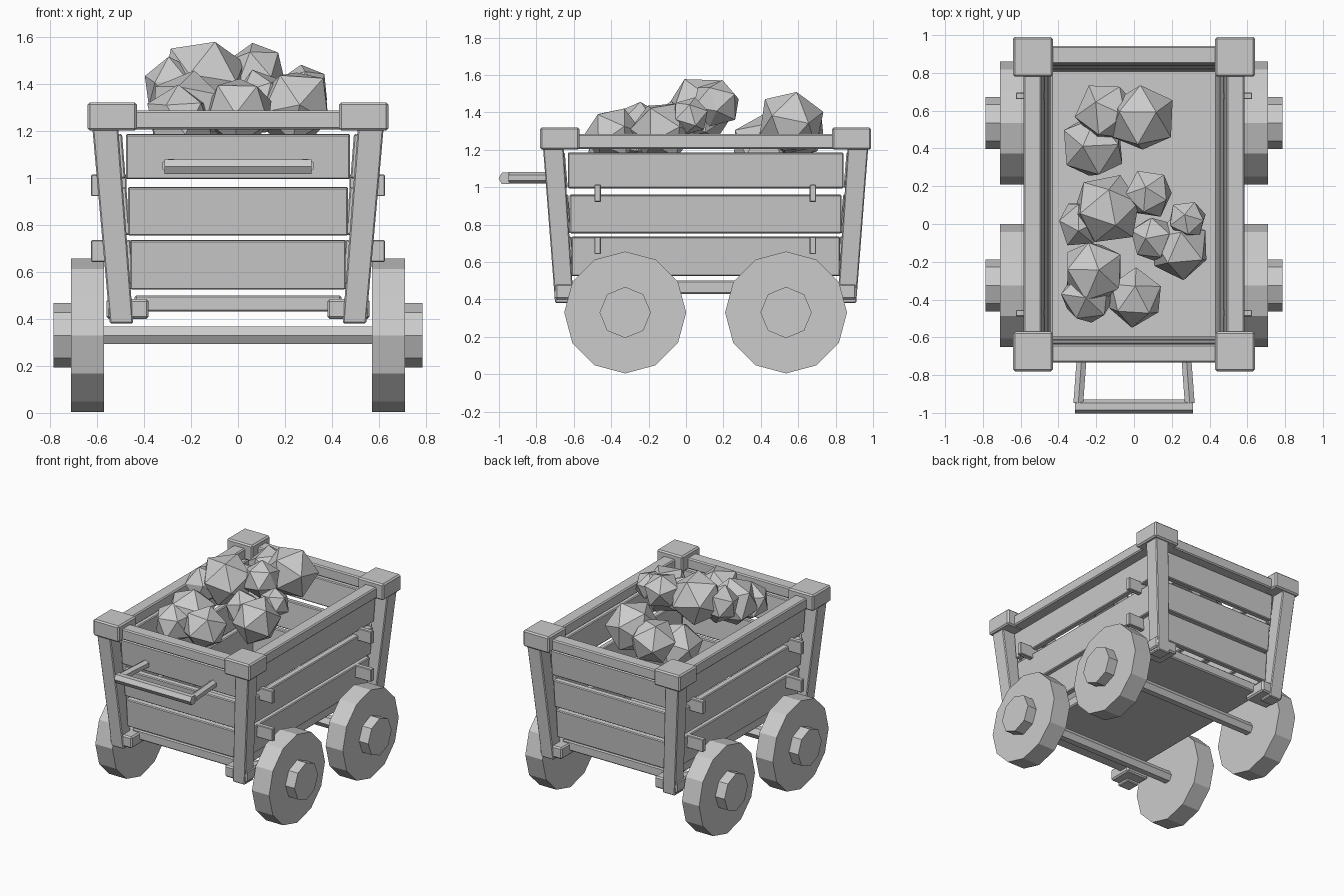
import bpy, bmesh, math, random
from mathutils import Vector, Matrix

random.seed(4)
if "Cube" in bpy.data.objects:
    bpy.data.objects.remove(bpy.data.objects["Cube"])

grey = bpy.data.materials.new("plain_grey")
grey.use_nodes = True
grey.diffuse_color = (0.6, 0.6, 0.6, 1)
grey.node_tree.nodes["Principled BSDF"].inputs["Base Color"].default_value = (0.6, 0.6, 0.6, 1)

CY = 0.105          # middle of the cart body along y
CORNERS = [(sx, sy) for sx in (-1, 1) for sy in (-1, 1)]


def finish(name, bm, bevel=0):
    mesh = bpy.data.meshes.new(name)
    bmesh.ops.recalc_face_normals(bm, faces=bm.faces)
    bm.to_mesh(mesh)
    bm.free()
    mesh.materials.append(grey)
    ob = bpy.data.objects.new(name, mesh)
    bpy.context.collection.objects.link(ob)
    if bevel:
        mod = ob.modifiers.new("worn_edges", 'BEVEL')
        mod.width = bevel
        mod.segments = 1
    return ob


def box(name, centre, size, bevel=0.008, tilt=None):
    bm = bmesh.new()
    bmesh.ops.create_cube(bm, size=1)
    bmesh.ops.scale(bm, vec=size, verts=bm.verts)
    if tilt:
        bmesh.ops.rotate(bm, matrix=Matrix.Rotation(tilt[0], 3, tilt[1]), verts=bm.verts)
    bmesh.ops.translate(bm, vec=centre, verts=bm.verts)
    return finish(name, bm, bevel)


def rod(name, start, end, radius, sides, turn=0):
    """Straight prism between two points."""
    a, b = Vector(start), Vector(end)
    bm = bmesh.new()
    bmesh.ops.create_cone(bm, cap_ends=True, segments=sides, radius1=radius,
                          radius2=radius, depth=(b - a).length)
    bmesh.ops.rotate(bm, matrix=Matrix.Rotation(turn, 3, 'Z'), verts=bm.verts)
    rot = (b - a).to_track_quat('Z', 'Y').to_matrix()
    bmesh.ops.rotate(bm, matrix=rot, verts=bm.verts)
    bmesh.ops.translate(bm, vec=(a + b) / 2, verts=bm.verts)
    return finish(name, bm)


# Corner posts lean outward, with a cap on top and a block at the foot
for sx, sy in CORNERS:
    bm = bmesh.new()
    bmesh.ops.create_cube(bm, size=1)
    for v in bm.verts:
        top = v.co.z > 0
        half = 0.11 if top else 0.1
        x, y = (0.565, 0.815) if top else (0.495, 0.755)
        v.co = (sx * x + v.co.x * half, CY + sy * y + v.co.y * half, 1.22 if top else 0.38)
    finish("corner_post", bm, 0.006)
    box("post_cap", (sx * 0.535, CY + sy * 0.78, 1.26), (0.21, 0.21, 0.12), 0.01)
    box("post_foot", (sx * 0.47, CY + sy * 0.715, 0.442), (0.18, 0.18, 0.085), 0.01)

# Top rails
for s in (-1, 1):
    box("side_rail", (s * 0.537, CY, 1.245), (0.095, 1.4, 0.08))
    box("end_rail", (0, CY + s * 0.79, 1.245), (0.9, 0.095, 0.08))

# Slanted wall planks with gaps between them
for z, height in ((1.09, 0.19), (0.857, 0.205), (0.63, 0.21)):
    lean = 0.08 * (z - 0.43)
    for s in (-1, 1):
        box("side_plank", (s * (0.455 + lean), CY, z), (0.045, 1.42 + lean, height),
            0.006, (s * 0.08, 'Y'))
        box("end_plank", (0, CY + s * (0.715 + lean), z), (0.9 + lean, 0.045, height),
            0.006, (-s * 0.08, 'X'))

# Floor
box("floor", (0, CY, 0.465), (0.88, 1.42, 0.07))

# Cleats on the side walls
for s in (-1, 1):
    for y in (-0.472, 0.678):
        for z in (0.688, 0.967):
            box("side_cleat", (s * 0.55, y, z), (0.15, 0.035, 0.092), 0.004)

# Wheels, hubs and axles
for y in (-0.325, 0.535):
    rod("axle", (-0.6, y, 0.33), (0.6, y, 0.33), 0.044, 6, math.pi / 2)
    for s in (-1, 1):
        rod("wheel", (s * 0.57, y, 0.33), (s * 0.71, y, 0.33), 0.326, 12)
        rod("wheel_hub", (s * 0.7, y, 0.33), (s * 0.785, y, 0.33), 0.137, 8)

# Push handle
rod("handle_bar", (-0.312, -0.966, 1.047), (0.312, -0.966, 1.047), 0.036, 6, math.pi / 2)
for s in (-1, 1):
    rod("handle_arm", (s * 0.275, -0.68, 1.05), (s * 0.295, -0.95, 1.05), 0.03, 6)

# Heap of rough rocks: x, y, z, radius
rocks = [(-0.14, 0.59, 1.30, .17), (0.04, 0.56, 1.34, .185), (-0.22, 0.41, 1.21, .18),
         (-0.14, 0.08, 1.42, .195), (0.08, 0.16, 1.45, .135), (-0.28, 0.0, 1.38, .135),
         (0.24, -0.13, 1.30, .175), (0.28, 0.02, 1.38, .11), (0.10, -0.08, 1.33, .13),
         (-0.21, -0.25, 1.29, .18), (0.0, -0.39, 1.28, .155), (-0.25, -0.39, 1.25, .145)]
for x, y, z, r in rocks:
    bm = bmesh.new()
    bmesh.ops.create_icosphere(bm, subdivisions=1, radius=r)
    spin = Matrix.Rotation(random.uniform(0, 6), 3, 'Z') @ Matrix.Rotation(random.uniform(0, 6), 3, 'X')
    bmesh.ops.rotate(bm, matrix=spin, verts=bm.verts)
    for v in bm.verts:
        v.co = v.co * random.uniform(0.93, 1.05) + Vector((x, y, z))
    finish("rock", bm)
